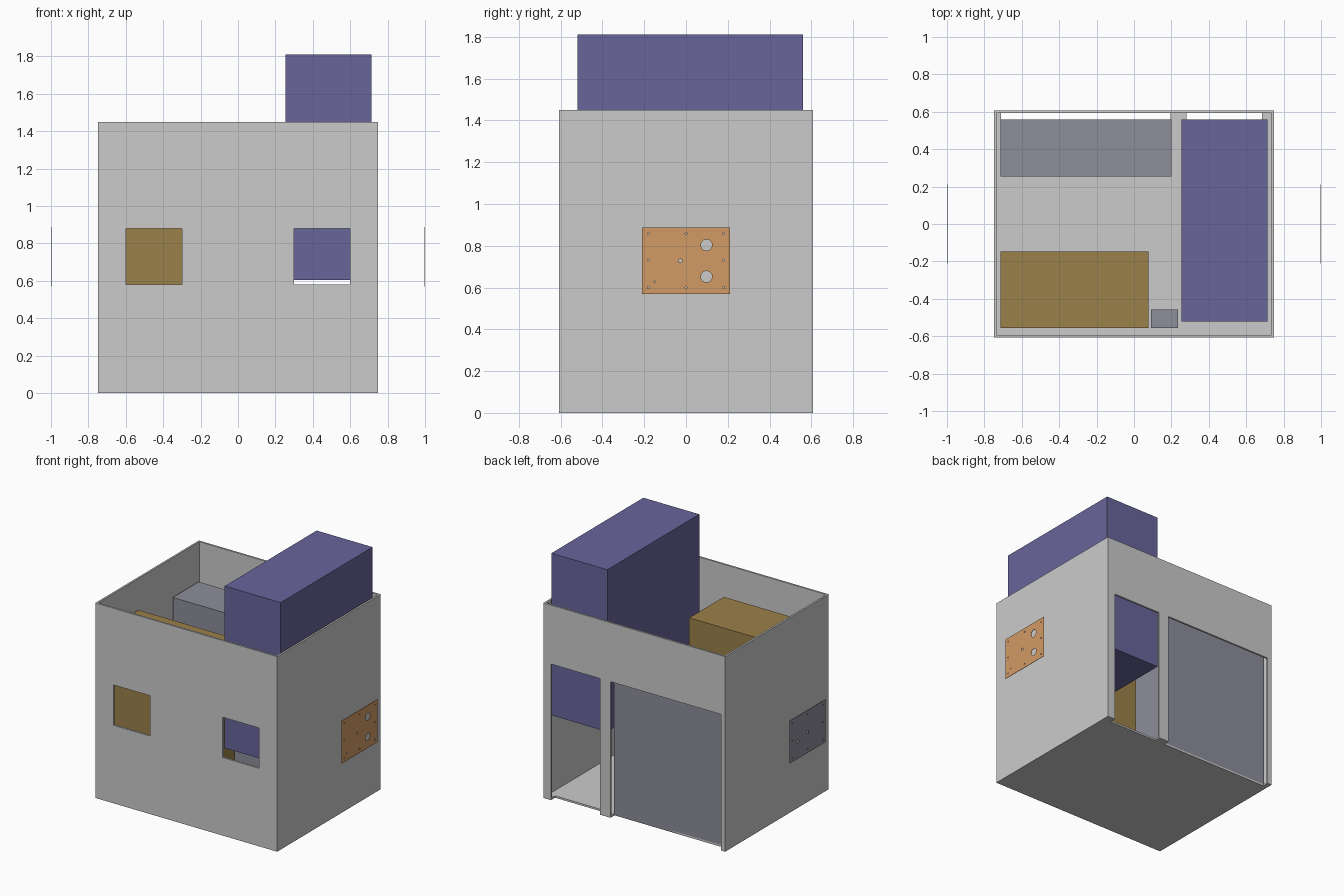
import bpy, bmesh
from mathutils import Matrix, Vector

if "Cube" in bpy.data.objects:
    bpy.data.objects.remove(bpy.data.objects["Cube"])


def material(name, rgb):
    m = bpy.data.materials.new(name)
    m.diffuse_color = (*rgb, 1)
    m.use_nodes = True
    m.node_tree.nodes["Principled BSDF"].inputs["Base Color"].default_value = m.diffuse_color
    return m


PURPLE = material("purple", (0.14, 0.13, 0.33))
BROWN = material("brown", (0.33, 0.22, 0.07))
SLATE = material("slate", (0.27, 0.27, 0.33))
ORANGE = material("orange", (0.64, 0.33, 0.13))


def finish(name, bm, mat=None):
    me = bpy.data.meshes.new(name)
    bm.to_mesh(me)
    bm.free()
    ob = bpy.data.objects.new(name, me)
    bpy.context.collection.objects.link(ob)
    if mat:
        me.materials.append(mat)
    return ob


def add_box(bm, x0, x1, y0, y1, z0, z1):
    size = Matrix.Diagonal((x1 - x0, y1 - y0, z1 - z0, 1))
    mid = Vector((x0 + x1, y0 + y1, z0 + z1)) / 2
    bmesh.ops.create_cube(bm, size=1, matrix=Matrix.Translation(mid) @ size)


def box(name, mat, *dims):
    bm = bmesh.new()
    add_box(bm, *dims)
    return finish(name, bm, mat)


def cut(ob, bm):
    cutter = finish("cutter", bm)
    cutter.hide_render = True
    mod = ob.modifiers.new("cut", 'BOOLEAN')
    mod.operation = 'DIFFERENCE'
    mod.solver = 'EXACT'
    mod.object = cutter
    bpy.context.view_layer.objects.active = ob
    bpy.ops.object.modifier_apply(modifier=mod.name)
    bpy.data.objects.remove(cutter)


# Room shell, open at the top
X, Y, H, T = 0.748, 0.608, 1.45, 0.014
room = box("room_shell", None, -X, X, -Y, Y, 0, H)
bm = bmesh.new()
add_box(bm, -X + T, X - T, -Y + T, Y - T, T, H + 0.2)
cut(room, bm)

# Two front windows; two rear doorways that also notch the floor
bm = bmesh.new()
for x0, x1 in ((-0.60, -0.30), (0.30, 0.60)):
    add_box(bm, x0, x1, -Y - 0.1, -Y + 0.05, 0.58, 0.88)
for x0, x1 in ((-0.712, 0.195), (0.28, 0.685)):
    add_box(bm, x0, x1, 0.56, Y + 0.1, -0.1, 1.012)
cut(room, bm)

# Equipment inside the room
box("tall_unit", PURPLE, 0.255, 0.715, -0.52, 0.56, 0.605, 1.81)
box("front_cabinet", BROWN, -0.715, 0.077, -0.555, -0.148, T + 0.002, 1.23)
box("rear_cabinet", SLATE, -0.715, 0.2, 0.255, 0.56, 0.001, 1.17)
box("small_cabinet", SLATE, 0.09, 0.235, -0.555, -0.457, T + 0.002, 0.45)


# Thin drilled side panels
def panel(name, mat, x0, x1, holes):
    ob = box(name, mat, x0, x1, -0.21, 0.21, 0.57, 0.888)
    bm = bmesh.new()
    for y, z, r in holes:
        m = Matrix.Translation(((x0 + x1) / 2, y, z)) @ Matrix.Rotation(1.5707963, 4, 'Y')
        bmesh.ops.create_cone(bm, cap_ends=True, segments=32 if r > 0.02 else 16,
                              radius1=r, radius2=r, depth=0.05, matrix=m)
    cut(ob, bm)


screws = [(y, z, 0.005) for y in (-0.18, 0, 0.18) for z in (0.6, 0.73, 0.858) if (y, z) != (0, 0.73)]
panel("right_panel", ORANGE, 0.997, 1.0, screws + [
    (0.098, 0.803, 0.027), (0.098, 0.652, 0.027), (-0.027, 0.728, 0.009), (-0.15, 0.627, 0.004)])
panel("left_panel", SLATE, -1.0, -0.997, screws + [(0.0, 0.725, 0.012), (0.116, 0.70, 0.014)])
